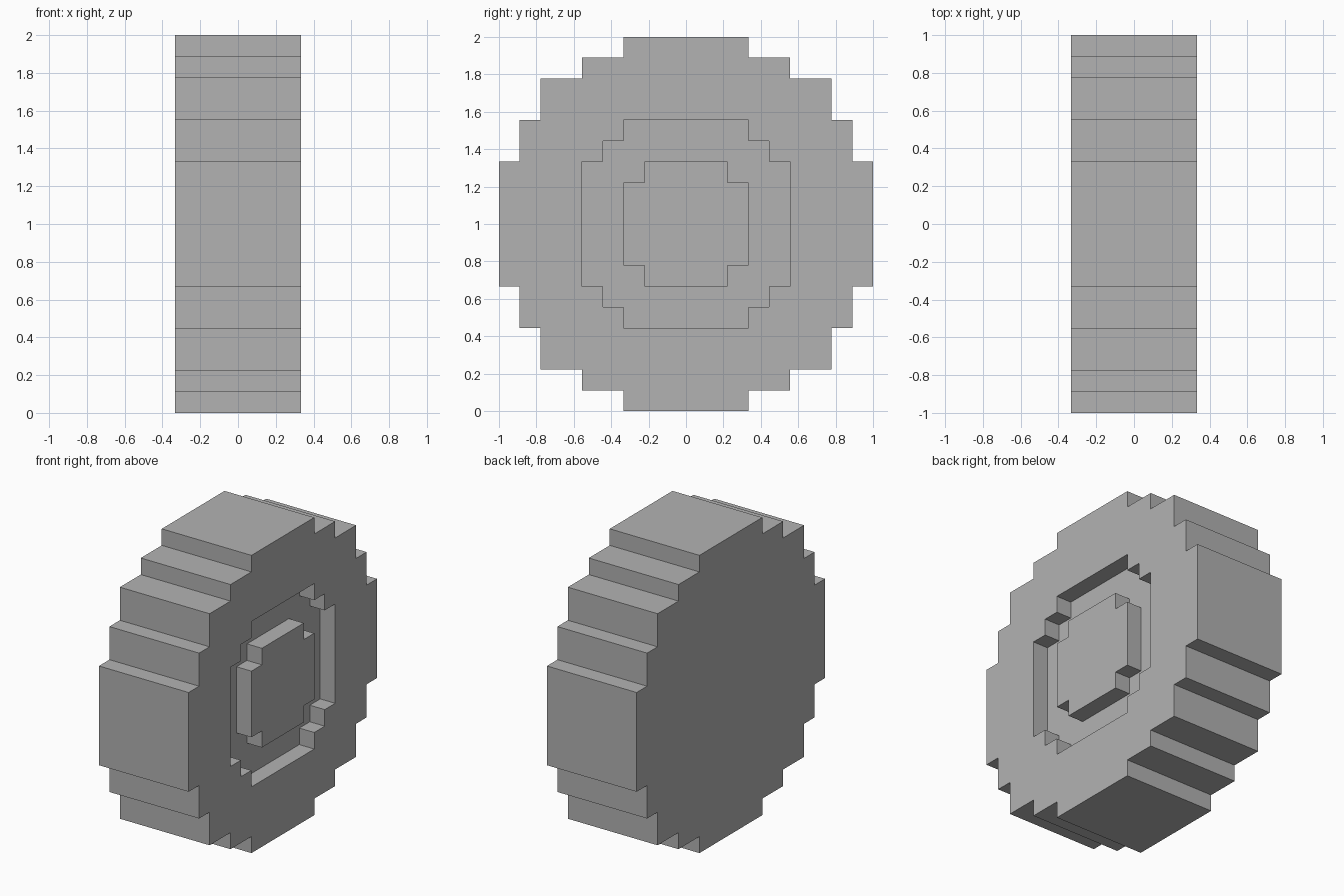
import bpy
import bmesh

U = 1 / 9            # one block step
HALF_WIDTH = 3 * U
FLOOR_X = 2 * U      # depth of the ring-shaped recess
CENTRE_Z = 1.0

cube = bpy.data.objects.get("Cube")
if cube:
    bpy.data.objects.remove(cube, do_unlink=True)

# Single plain grey
GREY = (0.448, 0.448, 0.448, 1)
grey = bpy.data.materials.new("plain_grey")
grey.use_nodes = True
grey.diffuse_color = GREY
grey.node_tree.nodes["Principled BSDF"].inputs["Base Color"].default_value = GREY


def stepped_circle(corners):
    """Mirror the outer corners of one quarter into a closed stepped outline."""
    quarter = []
    for i, (y, z) in enumerate(corners):
        quarter.append((y, z))
        if i + 1 < len(corners):
            quarter.append((y, corners[i + 1][1]))
    lower = [(y, -z) for y, z in reversed(quarter)]
    right = quarter + lower
    left = [(-y, z) for y, z in reversed(right)]
    return right + left


def prism(name, corners, x0, x1, closed_back=True):
    """Extrude a stepped outline along x."""
    bm = bmesh.new()
    base = bm.faces.new([bm.verts.new((x0, y * U, CENTRE_Z + z * U))
                         for y, z in stepped_circle(corners)])
    extruded = bmesh.ops.extrude_face_region(bm, geom=[base], use_keep_orig=True)
    moved = [g for g in extruded["geom"] if isinstance(g, bmesh.types.BMVert)]
    bmesh.ops.translate(bm, verts=moved, vec=(x1 - x0, 0, 0))
    bmesh.ops.recalc_face_normals(bm, faces=bm.faces)
    if not closed_back:
        bmesh.ops.delete(bm, geom=[base], context='FACES_ONLY')
    mesh = bpy.data.meshes.new(name)
    bm.to_mesh(mesh)
    bm.free()
    mesh.materials.append(grey)
    obj = bpy.data.objects.new(name, mesh)
    bpy.context.collection.objects.link(obj)
    return obj


# Wheel body with a stepped round recess in its +x side
wheel = prism("wheel", [(3, 9), (5, 8), (7, 7), (8, 5), (9, 3)],
              -HALF_WIDTH, HALF_WIDTH)
cutter = prism("recess_cutter", [(3, 5), (4, 4), (5, 3)],
               FLOOR_X, HALF_WIDTH + U)
cutter.hide_render = True

recess = wheel.modifiers.new("recess", 'BOOLEAN')
recess.operation = 'DIFFERENCE'
recess.solver = 'EXACT'
recess.object = cutter
bpy.context.view_layer.objects.active = wheel
bpy.ops.object.modifier_apply(modifier=recess.name)
bpy.data.objects.remove(cutter, do_unlink=True)

# Hub standing in the recess, flush with the rim
hub = prism("hub", [(2, 3), (3, 2)], FLOOR_X, HALF_WIDTH, closed_back=False)
